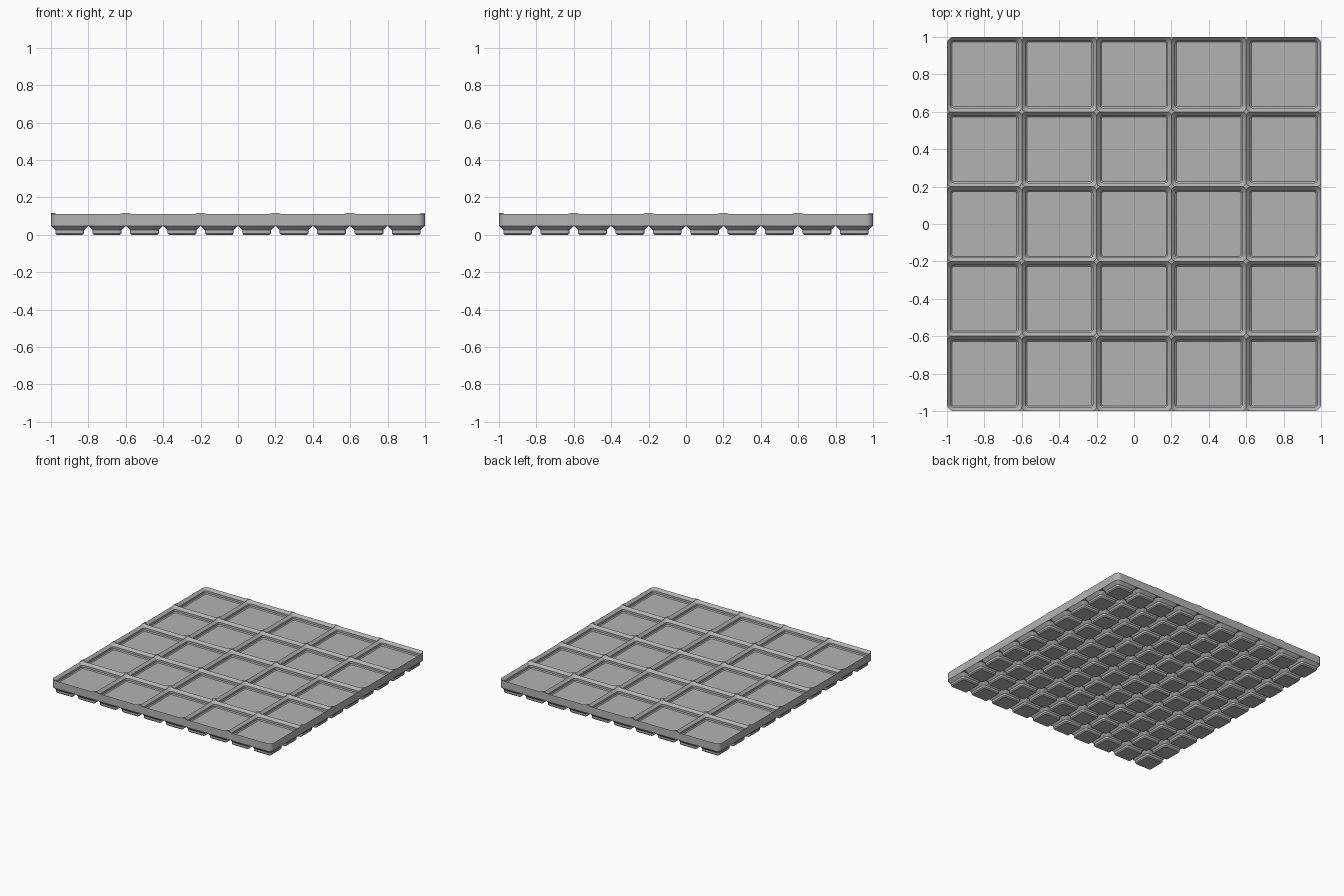
import bpy, bmesh, math

cube = bpy.data.objects.get("Cube")
if cube:
    bpy.data.objects.remove(cube, do_unlink=True)

CELL = 0.4          # pocket pitch
FOOT = 0.2          # foot pitch
SEAM = 0.048        # underside of the slab
FLOOR = 0.067       # pocket floor
TOP = 0.116         # highest points, where the ribs cross

grey = bpy.data.materials.new("grey plastic")
grey.use_nodes = True
grey.diffuse_color = (0.45, 0.45, 0.45, 1)
grey.node_tree.nodes["Principled BSDF"].inputs["Base Color"].default_value = (0.45, 0.45, 0.45, 1)


def loft(bm, cx, cy, sections, segments=6, cap_top=True):
    """Stack rounded squares, each given as (z, half width, corner radius)."""
    rings = []
    for z, half, r in sections:
        ring = []
        for corner in range(4):
            mid = math.pi / 4 + corner * math.pi / 2
            ox = math.copysign(half - r, math.cos(mid))
            oy = math.copysign(half - r, math.sin(mid))
            for i in range(segments + 1):
                a = (corner + i / segments) * math.pi / 2
                ring.append(bm.verts.new((cx + ox + r * math.cos(a), cy + oy + r * math.sin(a), z)))
        rings.append(ring)
    for low, high in zip(rings, rings[1:]):
        n = len(low)
        for i in range(n):
            j = (i + 1) % n
            bm.faces.new((low[i], low[j], high[j], high[i]))
    bm.faces.new(rings[0][::-1])
    if cap_top:
        bm.faces.new(rings[-1])


def make_object(name, bm):
    mesh = bpy.data.meshes.new(name)
    bm.to_mesh(mesh)
    bm.free()
    mesh.materials.append(grey)
    obj = bpy.data.objects.new(name, mesh)
    bpy.context.collection.objects.link(obj)
    return obj


def activate(obj):
    bpy.ops.object.select_all(action='DESELECT')
    obj.select_set(True)
    bpy.context.view_layer.objects.active = obj


# Slab with rounded outer corners
bm = bmesh.new()
loft(bm, 0, 0, [(SEAM, 1, 0.037), (TOP, 1, 0.037)], segments=8)
slab = make_object("tray_slab", bm)

# Stepped pockets, cut in two checkerboard passes so neighbours never overlap
rise = 0.02
pocket = [(FLOOR, 0.173, 0.011), (FLOOR + 0.007, 0.18, 0.018), (FLOOR + 0.024, 0.18, 0.018),
          (TOP + rise, 0.205 + rise, 0.043 + rise)]
pocket[-1] = (TOP + 0.004, 0.209, 0.047)
for parity in (0, 1):
    bm = bmesh.new()
    for i in range(5):
        for j in range(5):
            if (i + j) % 2 == parity:
                loft(bm, (i - 2) * CELL, (j - 2) * CELL, pocket)
    cutter = make_object("pocket_cutter", bm)
    cutter.hide_render = True
    mod = slab.modifiers.new("pockets", 'BOOLEAN')
    mod.operation = 'DIFFERENCE'
    mod.solver = 'EXACT'
    mod.object = cutter
    activate(slab)
    bpy.ops.object.modifier_apply(modifier=mod.name)
    bpy.data.objects.remove(cutter, do_unlink=True)

# Stepped feet at half the pocket pitch
foot = [(0, 0.0695, 0.008), (0.008, 0.077, 0.015), (0.025, 0.077, 0.015), (SEAM, 0.1, 0.037)]
bm = bmesh.new()
for i in range(10):
    for j in range(10):
        loft(bm, (i - 4.5) * FOOT, (j - 4.5) * FOOT, foot, cap_top=False)
feet = make_object("feet", bm)

for obj in (slab, feet):
    activate(obj)
    bpy.ops.object.shade_smooth_by_angle(angle=math.radians(30))
